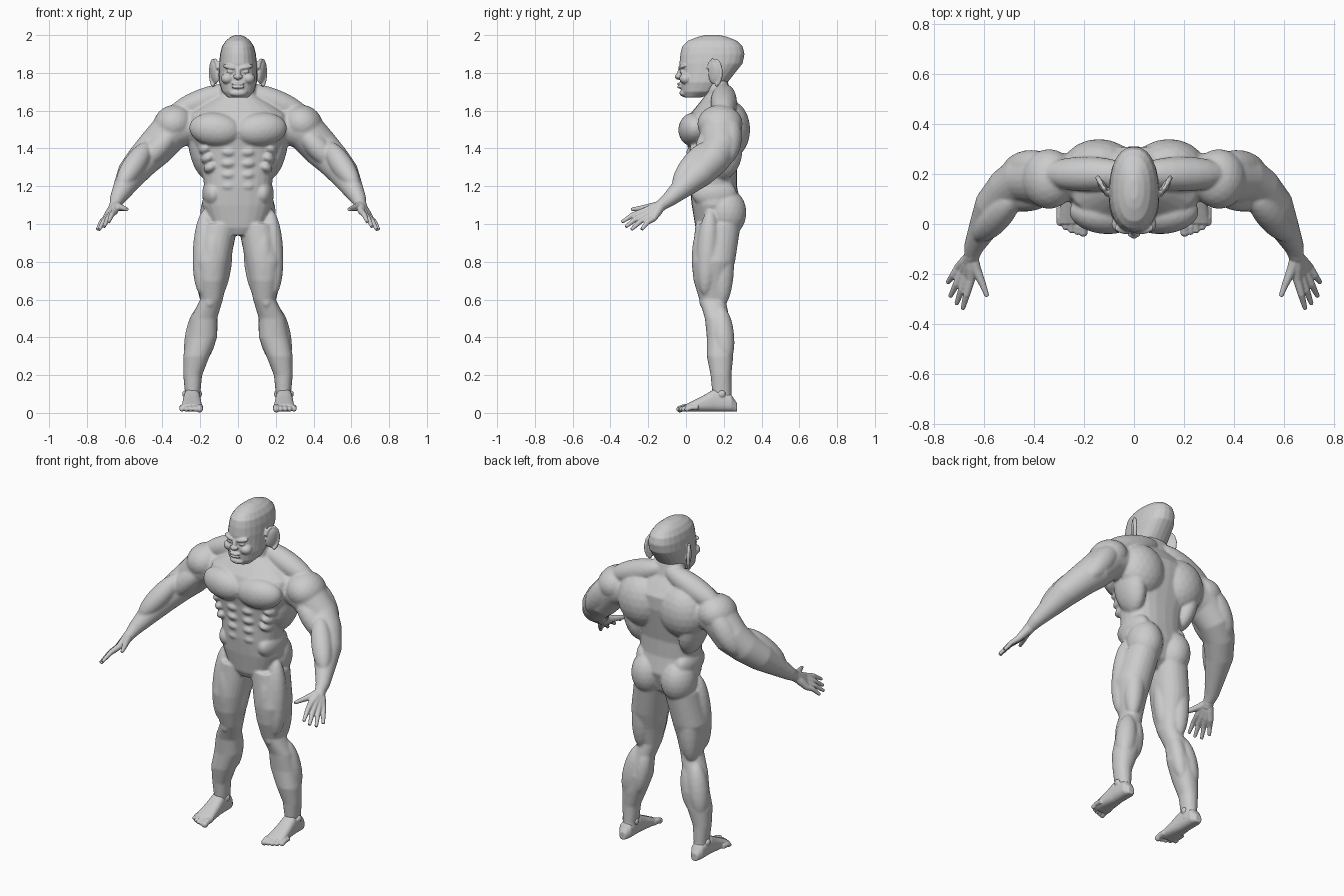
import bpy, bmesh, math
from mathutils import Vector, Matrix, Euler

default_cube = bpy.data.objects.get("Cube")
if default_cube:
    bpy.data.objects.remove(default_cube, do_unlink=True)

skin = bpy.data.materials.new("grey_skin")
skin.use_nodes = True
skin.diffuse_color = (.6, .6, .6, 1)
skin.node_tree.nodes["Principled BSDF"].inputs["Base Color"].default_value = skin.diffuse_color


def loft(bm, sections, power=2, sides=24):
    """Skin closed rings, each given as (centre, half axis u, half axis v)."""
    rings = []
    for centre, u, v in sections:
        ring = []
        for i in range(sides):
            angle = math.tau * i / sides
            c, s = math.cos(angle), math.sin(angle)
            along_u = math.copysign(abs(c) ** (2 / power), c)
            along_v = math.copysign(abs(s) ** (2 / power), s)
            ring.append(bm.verts.new(centre + u * along_u + v * along_v))
        rings.append(ring)
    for low, high in zip(rings, rings[1:]):
        for i in range(sides):
            j = (i + 1) % sides
            bm.faces.new((low[i], low[j], high[j], high[i]))
    bm.faces.new(rings[0])
    bm.faces.new(rings[-1])


def upright(bm, rows, power):
    """Loft along z from rows of (z, centre x, half width, front y, back y)."""
    sections = []
    for z, x, half_width, front, back in rows:
        centre = Vector((x, (front + back) / 2, z))
        sections.append((centre, Vector((half_width, 0, 0)), Vector((0, (back - front) / 2, 0))))
    loft(bm, sections, power)


def tube(bm, points, radii):
    """Round limb through the points, one radius for each."""
    points = [Vector(p) for p in points]
    sections = []
    for i, (point, radius) in enumerate(zip(points, radii)):
        ahead = points[min(i + 1, len(points) - 1)]
        behind = points[max(i - 1, 0)]
        direction = (ahead - behind).normalized()
        u = direction.cross(Vector((.3, 1, .2))).normalized()
        sections.append((point, u * radius, direction.cross(u) * radius))
    loft(bm, sections)


def blob(bm, centre, radii, turn=(0, 0, 0)):
    place = Matrix.LocRotScale(Vector(centre), Euler(turn), Vector(radii))
    bmesh.ops.create_icosphere(bm, subdivisions=3, radius=1, matrix=place)


def muscle(bm, start, end, radius):
    """Spindle from start to end."""
    start, end = Vector(start), Vector(end)
    turn = (end - start).to_track_quat('Z', 'Y')
    size = Vector((radius, radius, (end - start).length / 2))
    place = Matrix.LocRotScale((start + end) / 2, turn, size)
    bmesh.ops.create_icosphere(bm, subdivisions=3, radius=1, matrix=place)


def mirror(bm):
    """Copy everything built so far to the right side."""
    copy = bmesh.ops.duplicate(bm, geom=bm.verts[:] + bm.edges[:] + bm.faces[:])["geom"]
    verts = [item for item in copy if isinstance(item, bmesh.types.BMVert)]
    bmesh.ops.scale(bm, vec=(-1, 1, 1), verts=verts)


def finish(name, bm, voxel, rounds):
    """Fuse the overlapping pieces into one smooth skin."""
    bmesh.ops.recalc_face_normals(bm, faces=bm.faces[:])
    mesh = bpy.data.meshes.new(name)
    bm.to_mesh(mesh)
    bm.free()
    mesh.materials.append(skin)
    ob = bpy.data.objects.new(name, mesh)
    bpy.context.collection.objects.link(ob)
    fuse = ob.modifiers.new("fuse", 'REMESH')
    fuse.mode = 'VOXEL'
    fuse.voxel_size = voxel
    fuse.use_smooth_shade = True
    soften = ob.modifiers.new("soften", 'SMOOTH')
    soften.factor = .5
    soften.iterations = rounds


# Arm, from the shoulder to the wrist
body = bmesh.new()
wrist = Vector((.65, -.13, 1.1))
tube(body, [(.22, .19, 1.53), (.35, .18, 1.5), (.44, .18, 1.4), (.5, .14, 1.34),
            (.56, .07, 1.27), (.6, -.01, 1.2), (.64, -.09, 1.13), wrist],
     [.09, .11, .1, .09, .08, .06, .04, .03])
blob(body, centre=(.34, .18, 1.53), radii=(.11, .12, .1), turn=(0, .4, 0))
muscle(body, start=(.34, .24, 1.57), end=(.51, .21, 1.32), radius=.07)
muscle(body, start=(.33, .12, 1.5), end=(.52, .1, 1.3), radius=.06)
muscle(body, start=(.47, .12, 1.43), end=(.63, -.06, 1.19), radius=.06)

# Leg, from the hip to the heel
upright(body, [(1, .1, .1, .05, .29), (.8, .14, .1, .03, .26), (.7, .14, .08, .04, .23),
               (.6, .14, .06, .07, .21), (.5, .18, .07, .1, .23), (.4, .19, .08, .11, .25),
               (.3, .22, .07, .11, .25), (.2, .24, .05, .13, .24), (.1, .24, .04, .14, .24),
               (.04, .24, .04, .13, .25)], power=2.2)
blob(body, centre=(.1, .21, 1.06), radii=(.1, .11, .13))
muscle(body, start=(.17, .13, 1.08), end=(.19, .1, .62), radius=.06)
muscle(body, start=(.13, .09, 1), end=(.14, .09, .63), radius=.06)
muscle(body, start=(.06, .16, .95), end=(.11, .13, .6), radius=.05)
muscle(body, start=(.15, .2, 1), end=(.17, .19, .56), radius=.06)
blob(body, centre=(.15, .1, .59), radii=(.03, .03, .04))
muscle(body, start=(.14, .18, .57), end=(.18, .21, .28), radius=.05)
muscle(body, start=(.19, .18, .57), end=(.25, .21, .25), radius=.06)

# Chest, back, side and neck muscles
blob(body, centre=(.12, .04, 1.5), radii=(.14, .08, .09), turn=(0, -.1, .1))
blob(body, centre=(.14, .22, 1.5), radii=(.15, .12, .16))
blob(body, centre=(.19, .19, 1.4), radii=(.07, .11, .17), turn=(0, .2, 0))
muscle(body, start=(0, .2, 1.72), end=(.38, .2, 1.57), radius=.07)
blob(body, centre=(.13, .15, 1.16), radii=(.06, .12, .08))

# Belly rows and ribs
for i in range(4):
    blob(body, centre=(.05, .05 + i / 200, 1.38 - .06 * i), radii=(.05, .05, .03))
for i in range(3):
    blob(body, centre=(.17 - i / 80, .08, 1.4 - i / 20), radii=(.04, .06, .03), turn=(0, .5, 0))
mirror(body)

# Trunk and neck
upright(body, [(.94, 0, .06, .07, .2), (.98, 0, .14, .05, .25), (1.1, 0, .19, .03, .29),
               (1.2, 0, .18, .02, .27), (1.3, 0, .19, .02, .27), (1.4, 0, .23, .01, .29),
               (1.5, 0, .27, -.01, .31), (1.58, 0, .26, .02, .31), (1.64, 0, .17, .07, .27),
               (1.68, 0, .1, .1, .24), (1.76, 0, .09, .09, .22)], power=2.4)
finish("body", body, voxel=.0075, rounds=4)

# Brow, closed eye, cheek and nostril
head = bmesh.new()
blob(head, centre=(.04, -.02, 1.83), radii=(.04, .02, .014), turn=(0, -.2, .2))
blob(head, centre=(.04, -.02, 1.806), radii=(.02, .014, .01))
blob(head, centre=(.055, 0, 1.77), radii=(.035, .035, .03))
blob(head, centre=(.014, -.04, 1.78), radii=(.012, .012, .01))

# Ear plate with a curled rim
ear = Vector((.125, .15, 1.8))
blob(head, ear, radii=(.014, .035, .06), turn=(-.15, .1, -.5))
rim = []
for i in range(9):
    angle = math.pi * (.9 - i / 6)
    across = math.cos(angle)
    rim.append(ear + Vector((.02 * across, .035 * across, .07 * math.sin(angle))))
tube(head, rim, [.01] * len(rim))
mirror(head)

# Skull, nose, lips and chin
upright(head, [(1.67, 0, .055, -.01, .08), (1.7, 0, .085, -.025, .17), (1.75, 0, .1, -.03, .22),
               (1.8, 0, .1, -.03, .26), (1.85, 0, .1, -.035, .3), (1.9, 0, .095, -.03, .31),
               (1.94, 0, .085, -.02, .3), (1.97, 0, .065, .01, .27), (1.99, 0, .04, .06, .22),
               (2, 0, .015, .1, .18)], power=2.3)
blob(head, centre=(0, -.04, 1.78), radii=(.016, .02, .017))
muscle(head, start=(0, -.02, 1.84), end=(0, -.045, 1.765), radius=.014)
for height in (1.742, 1.725):
    blob(head, centre=(0, -.032, height), radii=(.034, .015, .008))
blob(head, centre=(0, -.01, 1.693), radii=(.045, .025, .02))
finish("head", head, voxel=.0045, rounds=3)

# Hands: wrist, four fingers and thumb
hands = bmesh.new()
fingertips = [(.685, -.34, 1.01), (.71, -.32, .985), (.735, -.29, .97), (.745, -.235, .97)]
for i, tip in enumerate(fingertips):
    tip = Vector(tip)
    knuckle = Vector((.653, -.222, 1.067)) + i * Vector((.016, .016, -.013))
    bend = knuckle.lerp(tip, .5) + Vector((0, 0, .01))
    tube(hands, [wrist, wrist.lerp(knuckle, .5), knuckle, bend, tip],
         [.026, .024, .018, .014, .009])
tube(hands, [wrist, (.63, -.185, 1.09), (.606, -.24, 1.083), (.587, -.29, 1.077)],
     [.026, .02, .014, .009])
tube(hands, [(.635, -.085, 1.138), wrist, (.66, -.15, 1.08)], [.035, .031, .028])
mirror(hands)
finish("hands", hands, voxel=.004, rounds=2)

# Feet: sole and instep from rows of (y, half width, height)
feet = bmesh.new()
instep = []
for y, half_width, height in [(.27, .02, .045), (.24, .04, .09), (.15, .045, .12),
                              (.09, .05, .085), (.04, .054, .06), (0, .056, .04)]:
    centre = Vector((.244, y, height / 2 + .006))
    instep.append((centre, Vector((half_width, 0, 0)), Vector((0, 0, height / 2))))
loft(feet, instep, power=2.6)

# Ankle bones and toes
for side in (-1, 1):
    blob(feet, centre=(.243 + .038 * side, .19, .1), radii=(.014, .02, .02))
for i in range(5):
    x = .203 + .0235 * i
    size = .0135 if i else .018
    tip = -.043 + .0024 * i * i
    tube(feet, [(x, tip + .07, .03), (x, tip + .03, .028), (x, tip + .01, .02)], [size] * 3)
    blob(feet, centre=(x, tip + .01, .02), radii=(size, size, size))
mirror(feet)
finish("feet", feet, voxel=.004, rounds=2)
